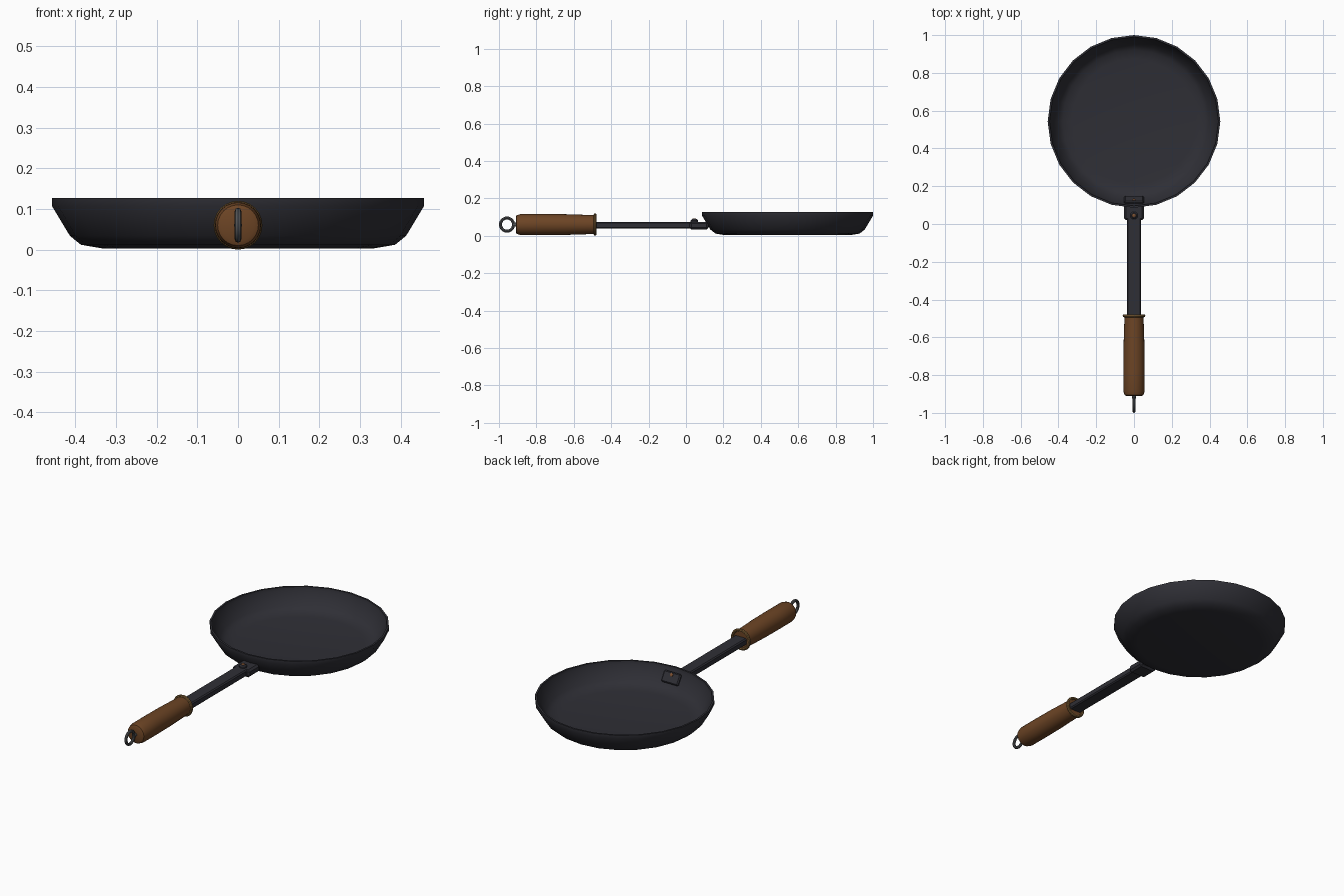
import bpy, bmesh, math
from mathutils import Matrix, Vector

if "Cube" in bpy.data.objects:
    bpy.data.objects.remove(bpy.data.objects["Cube"])


def mat(name, r, g, b):
    m = bpy.data.materials.new(name)
    m.diffuse_color = (r, g, b, 1)
    m.use_nodes = True
    m.node_tree.nodes["Principled BSDF"].inputs["Base Color"].default_value = m.diffuse_color
    return m


IRON = mat("dark_iron", 0.028, 0.028, 0.036)
WOOD = mat("brown_wood", 0.150, 0.058, 0.018)
BRASS = mat("aged_brass", 0.200, 0.110, 0.035)
STEEL = mat("grey_steel", 0.085, 0.088, 0.092)
COPPER = mat("copper", 0.200, 0.080, 0.030)

TO_Y = Matrix.Rotation(-math.pi / 2, 4, 'X')   # turns the z axis into +y


def finish(bm, name, material, xf, angle=40):
    bmesh.ops.recalc_face_normals(bm, faces=bm.faces)
    bm.transform(xf)
    me = bpy.data.meshes.new(name)
    bm.to_mesh(me)
    bm.free()
    me.materials.append(material)
    ob = bpy.data.objects.new(name, me)
    bpy.context.collection.objects.link(ob)
    bpy.ops.object.select_all(action='DESELECT')
    ob.select_set(True)
    bpy.context.view_layer.objects.active = ob
    bpy.ops.object.shade_smooth_by_angle(angle=math.radians(angle))
    return ob


def lathe(name, profile, sides, material, xf, closed=False):
    """Spin (radius, height) points around z."""
    bm = bmesh.new()
    vs = [bm.verts.new((0, r, z)) for r, z in profile]
    es = [bm.edges.new(p) for p in zip(vs, vs[1:])]
    if closed:
        es.append(bm.edges.new((vs[-1], vs[0])))
    bmesh.ops.spin(bm, geom=vs + es, cent=(0, 0, 0), axis=(0, 0, 1),
                   angle=2 * math.pi, steps=sides)
    bmesh.ops.remove_doubles(bm, verts=bm.verts, dist=1e-5)
    return finish(bm, name, material, xf)


def box(name, size, material, xf, bevel=0.006):
    bm = bmesh.new()
    bmesh.ops.create_cube(bm, size=1, matrix=Matrix.Diagonal((*size, 1)))
    bmesh.ops.bevel(bm, geom=bm.edges[:], offset=bevel, segments=1, affect='EDGES')
    return finish(bm, name, material, xf, 30)


def torus(name, major, minor, sides, material, xf):
    prof = [(major + minor * math.cos(a), minor * math.sin(a))
            for a in [i * math.pi / 4 for i in range(8)]]
    return lathe(name, prof, sides, material, xf, closed=True)


def rivet(name, r, h, material, xf):
    return lathe(name, [(0, 0), (r, 0), (r, h * 0.6), (r * 0.65, h), (0, h)],
                 12, material, xf)


T = Matrix.Translation

# Pan bowl: outer wall, rim, inner wall
lathe("pan_bowl", [(0, .003), (.333, .003), (.386, .012), (.413, .034), (.457, .107),
                   (.457, .127), (.447, .127), (.445, .109), (.403, .040),
                   (.378, .022), (.330, .014), (0, .014)],
      24, IRON, T((0, .543, 0)))

# Flat handle bar
box("handle_bar", (.074, .62, .036), IRON, T((0, -.20, .057)))

# Bracket outside the bowl with its raised boss
box("bracket", (.104, .10, .042), IRON, T((0, .07, .054)), .01)
rivet("bracket_boss", .020, .016, IRON, T((0, .045, .073)))
rivet("bracket_rivet", .010, .007, COPPER, T((0, .045, .086)))

# Plate riveted to the inner wall
tilt = math.atan2(.856, .516)
wall = T((0, .123, .075)) @ Matrix.Rotation(-tilt, 4, 'X')
box("inner_plate", (.104, .062, .018), IRON, wall @ T((0, 0, .006)), .006)
rivet("inner_rivet", .009, .006, COPPER, wall @ T((0, -.015, .014)))

# Turned wooden grip
lathe("wooden_grip", [(0, -.91), (.040, -.91), (.050, -.905), (.056, -.885),
                      (.0565, -.78), (.0555, -.65), (.052, -.54), (.050, -.485), (0, -.485)],
      24, WOOD, T((0, 0, .06)) @ TO_Y)

# Brass collar where the bar enters the grip
torus("grip_collar", .052, .008, 24, BRASS, T((0, -.486, .06)) @ TO_Y)

# Hanging ring at the end
torus("hanging_ring", .035, .008, 24, STEEL,
      T((0, -.957, .06)) @ Matrix.Rotation(math.pi / 2, 4, 'Y'))
# Stub joining the ring to the grip
lathe("ring_stub", [(0, -.925), (.010, -.925), (.010, -.90), (0, -.90)],
      12, STEEL, T((0, 0, .06)) @ TO_Y)
